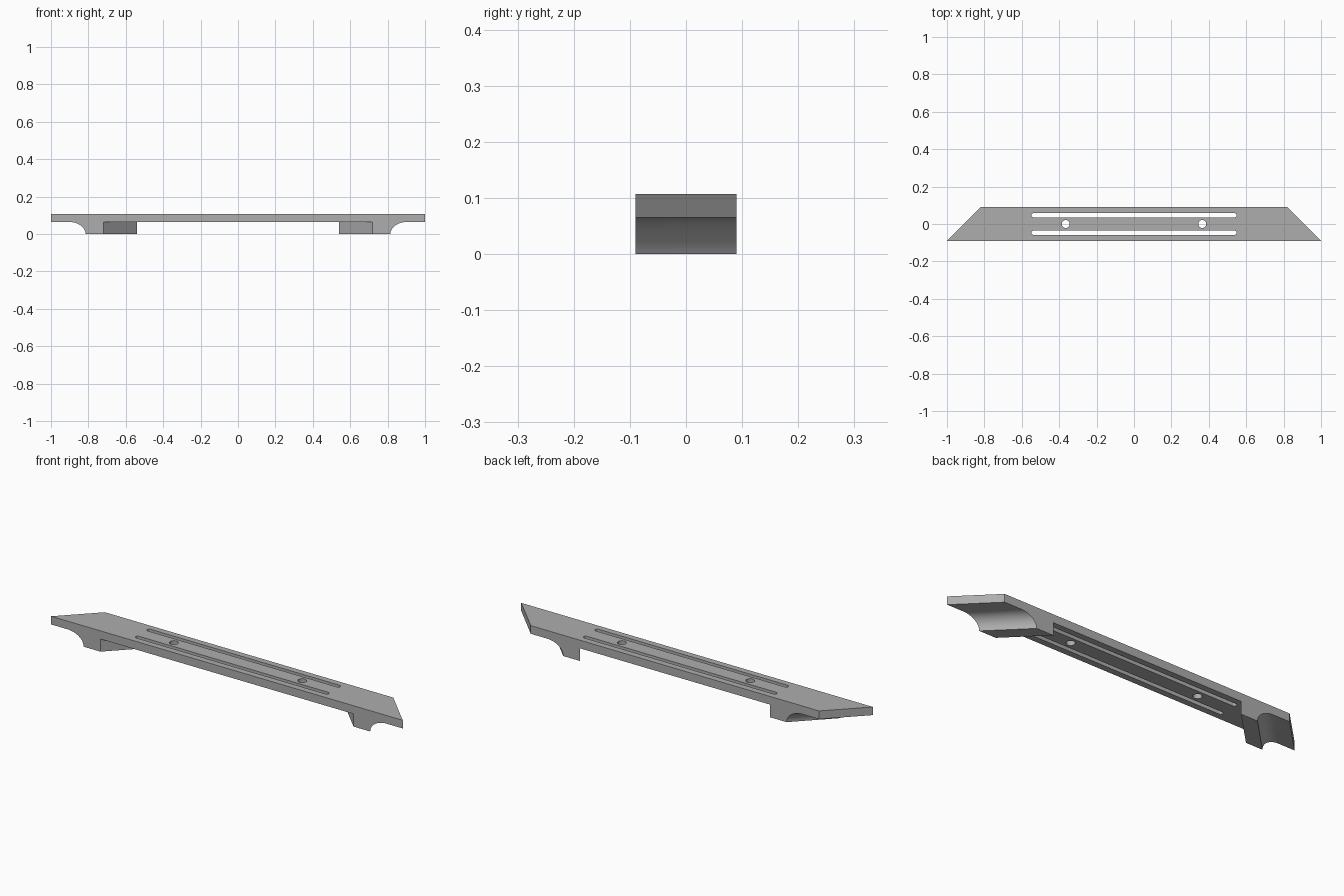
import bpy
import bmesh
import math

cube = bpy.data.objects.get("Cube")
if cube:
    bpy.data.objects.remove(cube, do_unlink=True)

HALF_DEPTH = 0.09
TOP = 0.107
UNDER = 0.065
ARC_WIDTH = UNDER * math.sqrt(2)   # round cove seen along the 45 degree mitre
FOOT_IN, FOOT_OUT = 0.72, 0.815

grey = bpy.data.materials.new("plain grey")
grey.use_nodes = True
grey.diffuse_color = (0.42, 0.42, 0.42, 1)
grey.node_tree.nodes["Principled BSDF"].inputs["Base Color"].default_value = (0.42, 0.42, 0.42, 1)


def prism(name, lower, upper):
    """Closed solid between two matching outlines."""
    bm = bmesh.new()
    a = [bm.verts.new(p) for p in lower]
    b = [bm.verts.new(p) for p in upper]
    bm.faces.new(a)
    bm.faces.new(b)
    for i in range(len(a)):
        j = (i + 1) % len(a)
        bm.faces.new((a[i], a[j], b[j], b[i]))
    bmesh.ops.recalc_face_normals(bm, faces=bm.faces)
    mesh = bpy.data.meshes.new(name)
    bm.to_mesh(mesh)
    bm.free()
    obj = bpy.data.objects.new(name, mesh)
    bpy.context.collection.objects.link(obj)
    return obj


def slot_cutter(name, x, y, half_length, radius, steps=12):
    """Upright slot with round ends; zero half_length gives a round hole."""
    outline = []
    for side in (1, -1):
        for i in range(steps + (half_length > 0)):
            a = math.pi * (i / steps - 0.5) + (math.pi if side < 0 else 0)
            outline.append((x + side * half_length + radius * math.cos(a),
                            y + radius * math.sin(a)))
    obj = prism(name, [(px, py, UNDER - 0.05) for px, py in outline],
                [(px, py, TOP + 0.05) for px, py in outline])
    obj.hide_render = True
    return obj


# Half profile: inner foot face, foot sole, cove, mitred end
half = [(FOOT_IN, UNDER), (FOOT_IN, 0), (FOOT_OUT, 0)]
for i in range(1, 17):
    a = math.pi / 2 * i / 16
    half.append((FOOT_OUT + ARC_WIDTH * (1 - math.cos(a)), UNDER * math.sin(a)))
half += [(1, UNDER), (1, TOP)]
profile = half + [(-x, z) for x, z in reversed(half)]

# Handle body, with both ends and feet skewed inwards towards the back
front = [(x, -HALF_DEPTH, z) for x, z in profile]
back = [(x - math.copysign(2 * HALF_DEPTH, x), HALF_DEPTH, z) for x, z in profile]
body = prism("handle_body", front, back)
body.data.materials.append(grey)

# Two long slots and two screw holes through the bar
cutters = [slot_cutter("slot_cutter", 0, y, 0.538, 0.011) for y in (-0.047, 0.047)]
cutters += [slot_cutter("hole_cutter", x, 0, 0, 0.021) for x in (-0.365, 0.365)]

bpy.ops.object.select_all(action='DESELECT')
bpy.context.view_layer.objects.active = body
body.select_set(True)
for cutter in cutters:
    mod = body.modifiers.new("cut", 'BOOLEAN')
    mod.operation = 'DIFFERENCE'
    mod.solver = 'EXACT'
    mod.object = cutter
    bpy.ops.object.modifier_apply(modifier=mod.name)
    bpy.data.objects.remove(cutter, do_unlink=True)

bpy.ops.object.shade_smooth_by_angle(angle=math.radians(30))
